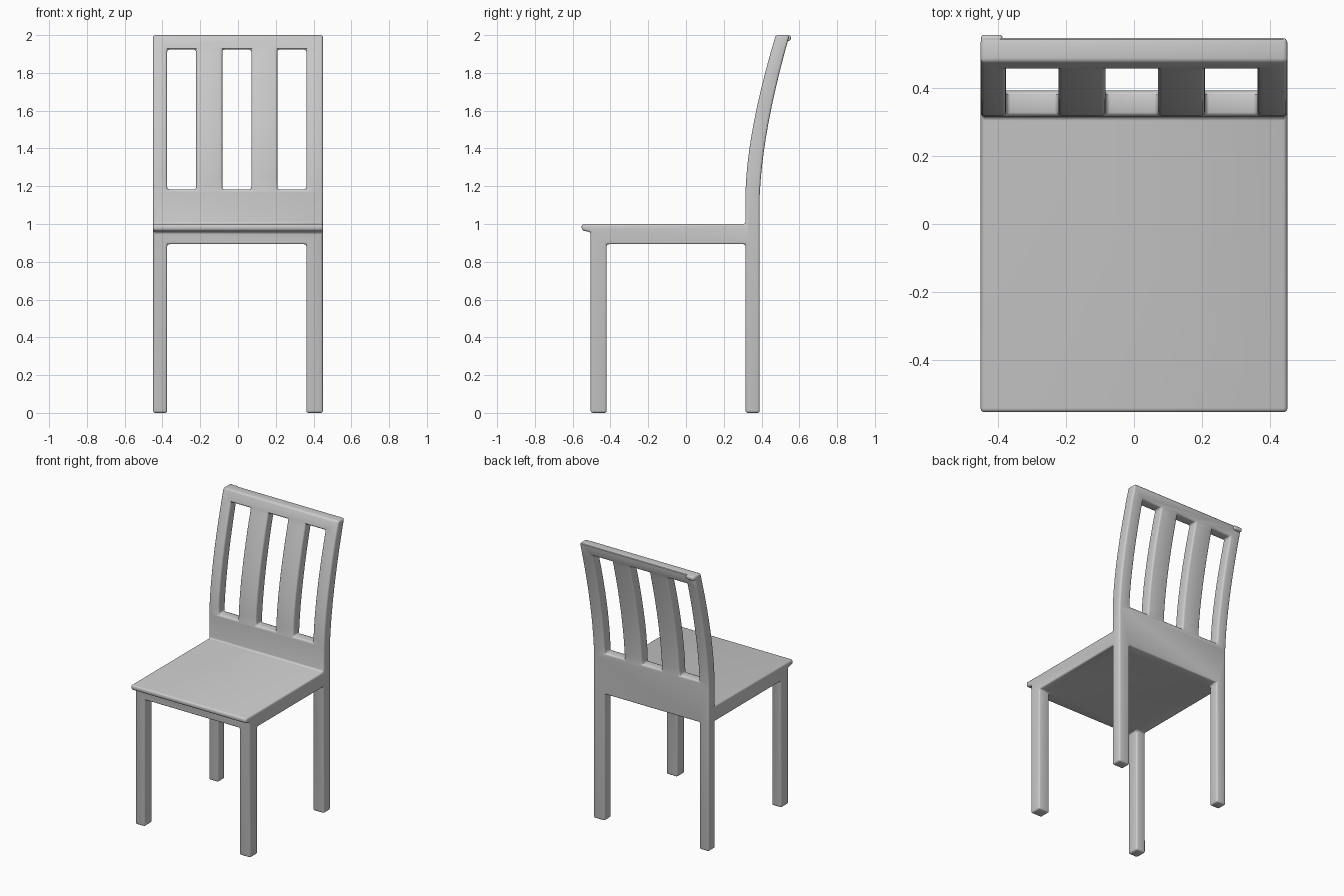
import bpy, bmesh

if "Cube" in bpy.data.objects:
    bpy.data.objects.remove(bpy.data.objects["Cube"])

grey = bpy.data.materials.new("plain grey")
grey.use_nodes = True
grey.diffuse_color = (0.6, 0.6, 0.6, 1)
grey.node_tree.nodes["Principled BSDF"].inputs["Base Color"].default_value = (0.6, 0.6, 0.6, 1)


def extrude_profile(name, points, x0, x1):
    """Side outline of (y, z) points, extruded along x."""
    bm = bmesh.new()
    face = bm.faces.new([bm.verts.new((x0, y, z)) for y, z in points])
    new = bmesh.ops.extrude_face_region(bm, geom=[face])["geom"]
    bmesh.ops.translate(bm, vec=(x1 - x0, 0, 0),
                        verts=[v for v in new if isinstance(v, bmesh.types.BMVert)])
    bmesh.ops.recalc_face_normals(bm, faces=bm.faces)
    mesh = bpy.data.meshes.new(name)
    bm.to_mesh(mesh)
    bm.free()
    mesh.materials.append(grey)
    obj = bpy.data.objects.new(name, mesh)
    bpy.context.collection.objects.link(obj)
    return obj


def box(name, x0, x1, y0, y1, z0, z1):
    return extrude_profile(name, [(y0, z0), (y1, z0), (y1, z1), (y0, z1)], x0, x1)


def bezier(a, b, c, steps=10):
    """Quadratic curve from a to c, steered by b."""
    ts = [i / steps for i in range(steps + 1)]
    return [tuple((1 - t) ** 2 * p + 2 * t * (1 - t) * q + t * t * r
                  for p, q, r in zip(a, b, c)) for t in ts]


# Side outline: legs, seat with front lip, curved backrest
front_curve = bezier((0.315, 1.17), (0.325, 1.5), (0.475, 2.0))
back_curve = bezier((0.39, 1.15), (0.405, 1.5), (0.548, 2.0))
outline = [(-0.505, 0), (-0.42, 0), (-0.42, 0.893), (0.315, 0.893), (0.315, 0), (0.39, 0)]
outline += back_curve + front_curve[::-1]
outline += [(0.315, 1.0), (-0.552, 1.0), (-0.552, 0.966), (-0.505, 0.957)]
chair = extrude_profile("chair_frame", outline, -0.45, 0.45)

# Openings between the legs and between the back slats
cutters = [box("leg_gap_cutter", -0.375, 0.362, -1, 1, -0.2, 0.893)]
for left, right in ((-0.375, -0.222), (-0.083, 0.071), (0.208, 0.362)):
    cutters.append(box("slot_cutter", left, right, 0, 1, 1.183, 1.923))
for cutter in cutters:
    cut = chair.modifiers.new("opening", "BOOLEAN")
    cut.operation = "DIFFERENCE"
    cut.solver = "EXACT"
    cut.object = cutter
    cutter.hide_render = True
    cutter.hide_set(True)

# Softened edges everywhere
soft = chair.modifiers.new("soft_edges", "BEVEL")
soft.width = 0.012
soft.segments = 3
soft.limit_method = "ANGLE"
soft.angle_limit = 0.6

# Bake the modifiers and drop the cutters
baked = bpy.data.meshes.new_from_object(
    chair.evaluated_get(bpy.context.evaluated_depsgraph_get()))
chair.modifiers.clear()
chair.data = baked
for cutter in cutters:
    bpy.data.objects.remove(cutter)

# Small raised corner at the top of the back
corner = box("back_corner", -0.449, -0.385, 0.5, 0.555, 1.97, 1.999)
edge = corner.modifiers.new("soft_edges", "BEVEL")
edge.width = 0.01
edge.segments = 3

for obj in (chair, corner):
    bpy.ops.object.select_all(action="DESELECT")
    obj.select_set(True)
    bpy.context.view_layer.objects.active = obj
    bpy.ops.object.shade_smooth_by_angle(angle=0.6)
